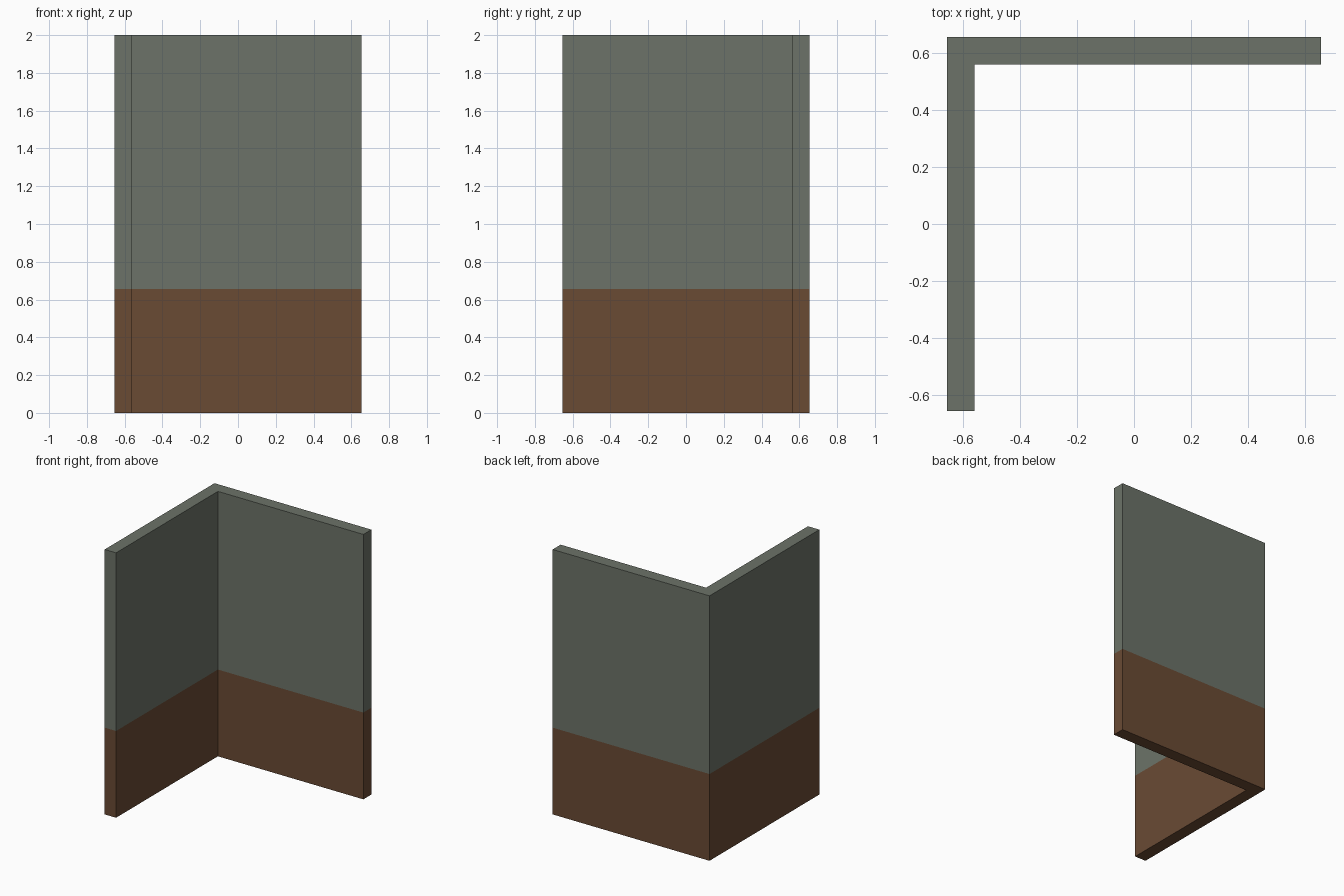
import bpy
import bmesh

if "Cube" in bpy.data.objects:
    bpy.data.objects.remove(bpy.data.objects["Cube"])

HALF = 0.655      # half the wall length
INNER = 0.56      # inner face of the walls
SPLIT = 0.655     # height where the lower panel ends
TOP = 2.0


def material(name, rgb):
    mat = bpy.data.materials.new(name)
    mat.diffuse_color = (*rgb, 1.0)
    mat.use_nodes = True
    mat.node_tree.nodes["Principled BSDF"].inputs["Base Color"].default_value = mat.diffuse_color
    return mat


# L-shaped footprint: one wall on the left, one at the back
profile = [(-HALF, -HALF), (-INNER, -HALF), (-INNER, INNER),
           (HALF, INNER), (HALF, HALF), (-HALF, HALF)]

# Corner wall: rings of the footprint joined by side faces, capped at both ends
bm = bmesh.new()
rings = [[bm.verts.new((x, y, z)) for x, y in profile] for z in (0.0, SPLIT, TOP)]
n = len(profile)
for low, high in zip(rings, rings[1:]):
    for i in range(n):
        j = (i + 1) % n
        bm.faces.new((low[i], low[j], high[j], high[i]))
bm.faces.new(rings[0][::-1])
bm.faces.new(rings[-1])
bmesh.ops.recalc_face_normals(bm, faces=bm.faces[:])

# Brown below the split, grey green above
for f in bm.faces:
    f.material_index = 0 if f.calc_center_median().z < SPLIT else 1

mesh = bpy.data.meshes.new("corner_wall")
bm.to_mesh(mesh)
bm.free()
mesh.materials.append(material("brown panel", (0.144, 0.069, 0.034)))
mesh.materials.append(material("grey green wall", (0.150, 0.171, 0.138)))
bpy.context.collection.objects.link(bpy.data.objects.new("corner_wall", mesh))
